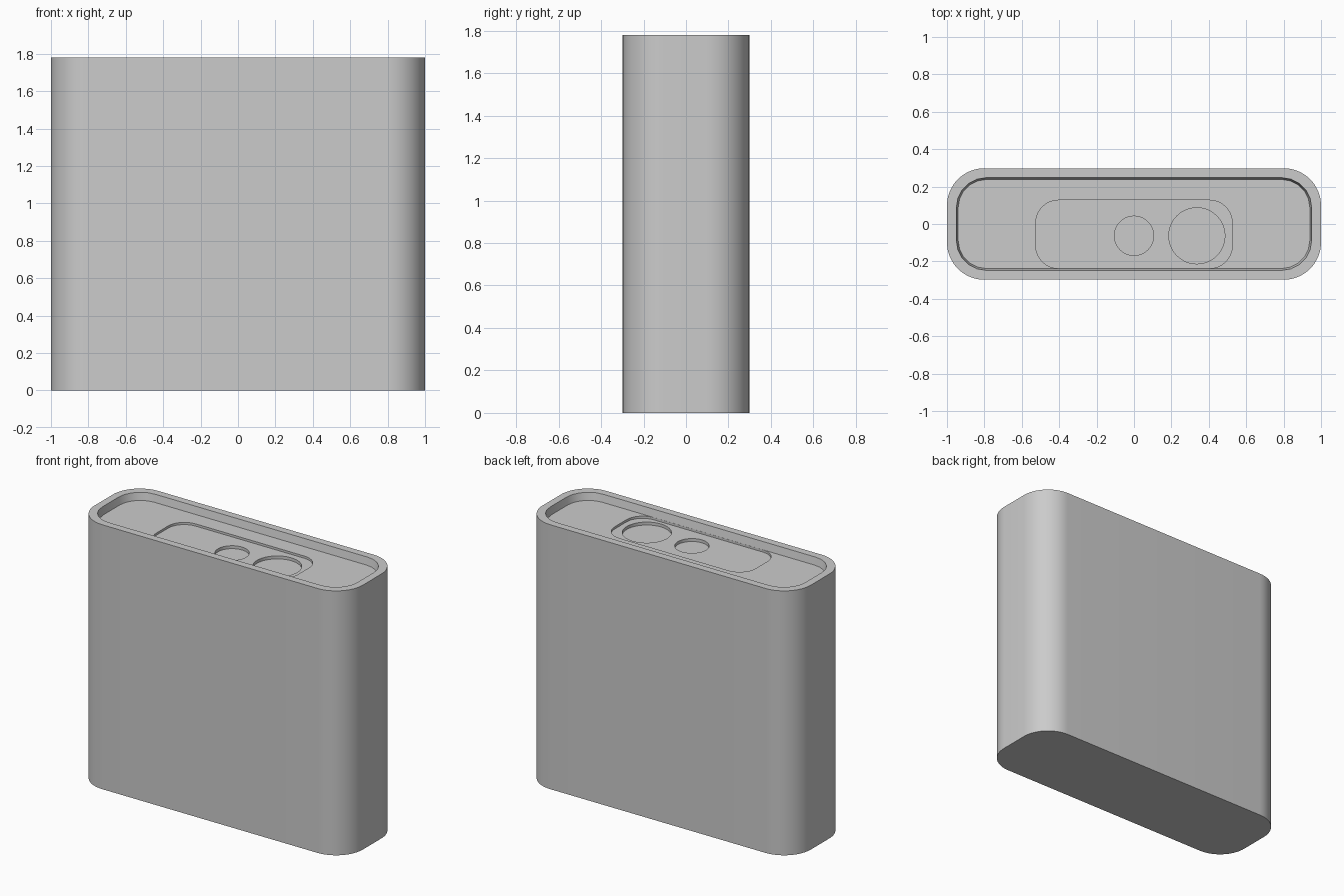
import bpy, bmesh
from math import cos, sin, pi

cube = bpy.data.objects.get("Cube")
if cube:
    bpy.data.objects.remove(cube, do_unlink=True)

HEIGHT = 1.78
FLOOR = HEIGHT - 0.05
POCKET = FLOOR - 0.015

grey = bpy.data.materials.new("plain grey")
grey.use_nodes = True
colour = (0.6, 0.6, 0.6, 1)
grey.diffuse_color = colour
grey.node_tree.nodes["Principled BSDF"].inputs["Base Color"].default_value = colour


def outline(cx, cy, hx, hy, r, steps):
    """Anticlockwise rounded rectangle; a circle when hx = hy = r."""
    points = []
    for k, (sx, sy) in enumerate([(1, 1), (-1, 1), (-1, -1), (1, -1)]):
        for i in range(steps + 1):
            a = (k + i / steps) * pi / 2
            points.append((cx + sx * (hx - r) + r * cos(a),
                           cy + sy * (hy - r) + r * sin(a)))
    return points


def prism(name, z0, z1, cx, cy, hx, hy, r, steps, taper=0):
    """Upright solid whose lower outline is smaller by taper."""
    bm = bmesh.new()
    rings = []
    for z, t in ((z0, taper), (z1, 0)):
        pts = outline(cx, cy, hx - t, hy - t, r - t, steps)
        rings.append([bm.verts.new((x, y, z)) for x, y in pts])
    low, high = rings
    n = len(low)
    for i in range(n):
        j = (i + 1) % n
        bm.faces.new((low[i], low[j], high[j], high[i]))
    bm.faces.new(low[::-1])
    bm.faces.new(high)
    bmesh.ops.remove_doubles(bm, verts=bm.verts, dist=1e-5)
    mesh = bpy.data.meshes.new(name)
    bm.to_mesh(mesh)
    bm.free()
    mesh.materials.append(grey)
    obj = bpy.data.objects.new(name, mesh)
    bpy.context.collection.objects.link(obj)
    return obj


# Tall rounded case
case = prism("case", 0, HEIGHT, 0, 0, 1, 0.298, 0.2, 16)

# Top recess, offset pocket and two round wells
top = HEIGHT + 0.1
cutters = [
    prism("recess_cutter", FLOOR, HEIGHT + 0.001, 0, 0, 0.95, 0.248, 0.16, 5, 0.01),
    prism("pocket_cutter", POCKET, FLOOR + 0.02, 0, -0.055, 0.525, 0.182, 0.12, 8),
    prism("small_well_cutter", POCKET - 0.02, FLOOR + 0.01, 0, -0.063, 0.105, 0.105, 0.105, 12),
    prism("large_well_cutter", POCKET - 0.02, FLOOR + 0.01, 0.336, -0.063, 0.15, 0.15, 0.15, 12),
]
bpy.context.view_layer.objects.active = case
for cutter in cutters:
    cutter.hide_render = True
    mod = case.modifiers.new(cutter.name, "BOOLEAN")
    mod.operation = "DIFFERENCE"
    mod.solver = "EXACT"
    mod.object = cutter
    bpy.ops.object.modifier_apply(modifier=mod.name)
    bpy.data.objects.remove(cutter, do_unlink=True)

# Smooth rounded sides, crisp rims
bpy.ops.object.select_all(action="DESELECT")
case.select_set(True)
bpy.ops.object.shade_smooth_by_angle(angle=pi / 6)
